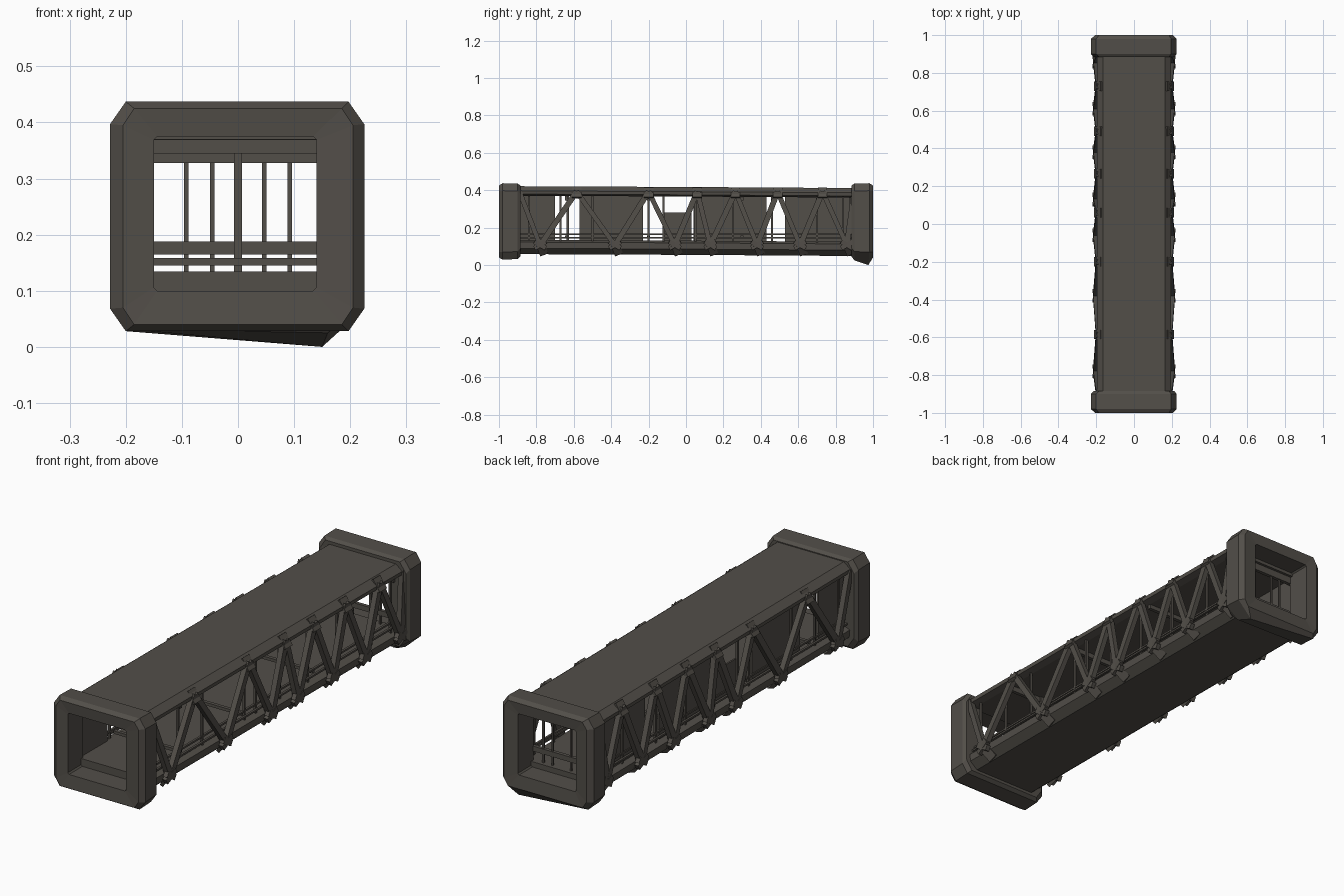
import bpy, bmesh
from mathutils import Vector

if "Cube" in bpy.data.objects:
    bpy.data.objects.remove(bpy.data.objects["Cube"])

mat = bpy.data.materials.new("dark taupe metal")
mat.diffuse_color = (0.085, 0.077, 0.066, 1)
mat.use_nodes = True
mat.node_tree.nodes["Principled BSDF"].inputs["Base Color"].default_value = mat.diffuse_color


def finish(bm, name):
    bmesh.ops.recalc_face_normals(bm, faces=bm.faces)
    me = bpy.data.meshes.new(name)
    bm.to_mesh(me)
    bm.free()
    me.materials.append(mat)
    ob = bpy.data.objects.new(name, me)
    bpy.context.collection.objects.link(ob)
    return ob


def loft(name, loops, ring=False):
    """Skin equal-length loops; ring joins the last loop to the first."""
    bm = bmesh.new()
    rows = [[bm.verts.new(p) for p in loop] for loop in loops]
    n = len(rows[0])
    pairs = list(zip(rows, rows[1:])) + ([(rows[-1], rows[0])] if ring else [])
    for a, b in pairs:
        for i in range(n):
            j = (i + 1) % n
            bm.faces.new((a[i], a[j], b[j], b[i]))
    if not ring:
        bm.faces.new(rows[0])
        bm.faces.new(rows[-1])
    return finish(bm, name)


def box(bm, lo, hi):
    lo, hi = Vector(lo), Vector(hi)
    r = bmesh.ops.create_cube(bm, size=1)
    for v in r["verts"]:
        v.co = (lo + hi) / 2 + Vector(v.co[i] * (hi[i] - lo[i]) for i in range(3))


def beam(bm, a, b, w, d):
    """Box beam from a to b; w lies along the wall, d points outwards."""
    a, b = Vector(a), Vector(b)
    axis = (b - a).normalized()
    side = axis.cross(Vector((1, 0, 0))).normalized() * w / 2
    out = axis.cross(side).normalized() * d / 2
    ends = [[bm.verts.new(p + side * s + out * t)
             for s, t in ((-1, -1), (1, -1), (1, 1), (-1, 1))] for p in (a, b)]
    bm.faces.new(ends[0])
    bm.faces.new(ends[1])
    for i in range(4):
        j = (i + 1) % 4
        bm.faces.new((ends[0][i], ends[0][j], ends[1][j], ends[1][i]))


def octagon(x0, x1, z0, z1, cx, cz, y):
    return [Vector(p) for p in (
        (x0 + cx, y, z0), (x1 - cx, y, z0), (x1, y, z0 + cz), (x1, y, z1 - cz),
        (x1 - cx, y, z1), (x0 + cx, y, z1), (x0, y, z1 - cz), (x0, y, z0 + cz))]


# Chunky chamfered portal frames at both ends
for s, name in ((-1, "front_portal"), (1, "back_portal")):
    inner = (-0.15, 0.14, 0.10, 0.375, 0.006, 0.006)
    loops = [octagon(-0.215, 0.215, 0.045, 0.425, 0.03, 0.045, s * 0.885),
             octagon(-0.228, 0.225, 0.032, 0.435, 0.028, 0.04, s * 0.90),
             octagon(-0.228, 0.225, 0.028, 0.437, 0.028, 0.04, s * 0.98),
             octagon(-0.205, 0.205, 0.04, 0.425, 0.02, 0.03, s * 1.0),
             octagon(*inner, s * 0.995),
             octagon(*inner, s * 0.885)]
    if s > 0:  # sagging lower corner
        loops[2][1] = Vector((0.15, 0.975, 0.0))
        loops[1][1] = Vector((0.16, 0.90, 0.025))
    loft(name, loops, ring=True)


# Roof and floor slabs with sloped shoulders
def slab(name, profile):
    pts = profile + [(-x, z) for x, z in reversed(profile)]
    loft(name, [[Vector((x, y, z + dz)) for x, z in pts]
                for y, dz in ((-0.9, 0.004), (0, 0), (0.9, -0.006))])


slab("roof", [(0.165, 0.366), (0.195, 0.375), (0.197, 0.392), (0.165, 0.417)])
slab("floor", [(0.155, 0.054), (0.192, 0.085), (0.195, 0.118), (0.165, 0.13)])

# Zigzag truss braces, folded under the floor edge at the bottom
tops = [-0.89, -0.585, -0.2, 0.06, 0.265, 0.49, 0.73, 0.9]
feet = [-0.78, -0.38, -0.06, 0.13, 0.38, 0.61, 0.86]
for s, name in ((1, "right_truss"), (-1, "left_truss")):
    bm = bmesh.new()
    for i, f in enumerate(feet):
        for t, w in ((tops[i], 0.026), (tops[i + 1], 0.03)):
            beam(bm, (s * 0.19, t, 0.392), (s * 0.205, f, 0.105), w, 0.024)
            k = 0.03 if t > f else -0.03
            beam(bm, (s * 0.209, f + k, 0.125), (s * 0.205, f - k, 0.09), 0.026, 0.02)
        beam(bm, (s * 0.21, f, 0.112), (s * 0.165, f + 0.02, 0.058), 0.045, 0.016)
    for t in tops[1:-1]:
        beam(bm, (s * 0.206, t, 0.36), (s * 0.172, t, 0.41), 0.05, 0.016)
    finish(bm, name)

# Low rails along both sides
bm = bmesh.new()
for s in (-1, 1):
    for z, x in ((0.145, 0.178), (0.165, 0.168)):
        box(bm, (s * x - 0.005, -0.9, z - 0.004), (s * x + 0.005, 0.9, z + 0.004))
    for y in (-0.84, -0.67, -0.5, -0.2, -0.12, 0.05, 0.25, 0.46, 0.7, 0.84):
        box(bm, (s * 0.17 - 0.005, y - 0.005, 0.12), (s * 0.17 + 0.005, y + 0.005, 0.37))
finish(bm, "side_rails")

# Solid wall panels along the left side
bm = bmesh.new()
for a, b in ((-0.89, -0.70), (-0.57, -0.23), (0.04, 0.43), (0.53, 0.88)):
    box(bm, (-0.168, a, 0.12), (-0.16, b, 0.37))
box(bm, (-0.168, -0.12, 0.12), (-0.16, 0.03, 0.28))
finish(bm, "wall_panels")

# Slim uprights and cross bars inside the passage
bm = bmesh.new()
for x in (-0.092, -0.046, 0.047, 0.092):
    box(bm, (x - 0.004, 0.876, 0.12), (x + 0.004, 0.884, 0.37))
for z0, z1 in ((0.328, 0.37), (0.165, 0.188)):
    box(bm, (-0.16, 0.872, z0), (0.16, 0.888, z1))
box(bm, (-0.007, -0.64, 0.12), (0.007, -0.626, 0.37))
for y in (-0.64, -0.2, 0.3):
    box(bm, (-0.165, y - 0.008, 0.145), (0.165, y + 0.008, 0.158))
    box(bm, (-0.165, y - 0.008, 0.345), (0.165, y + 0.008, 0.37))
finish(bm, "passage_bars")
